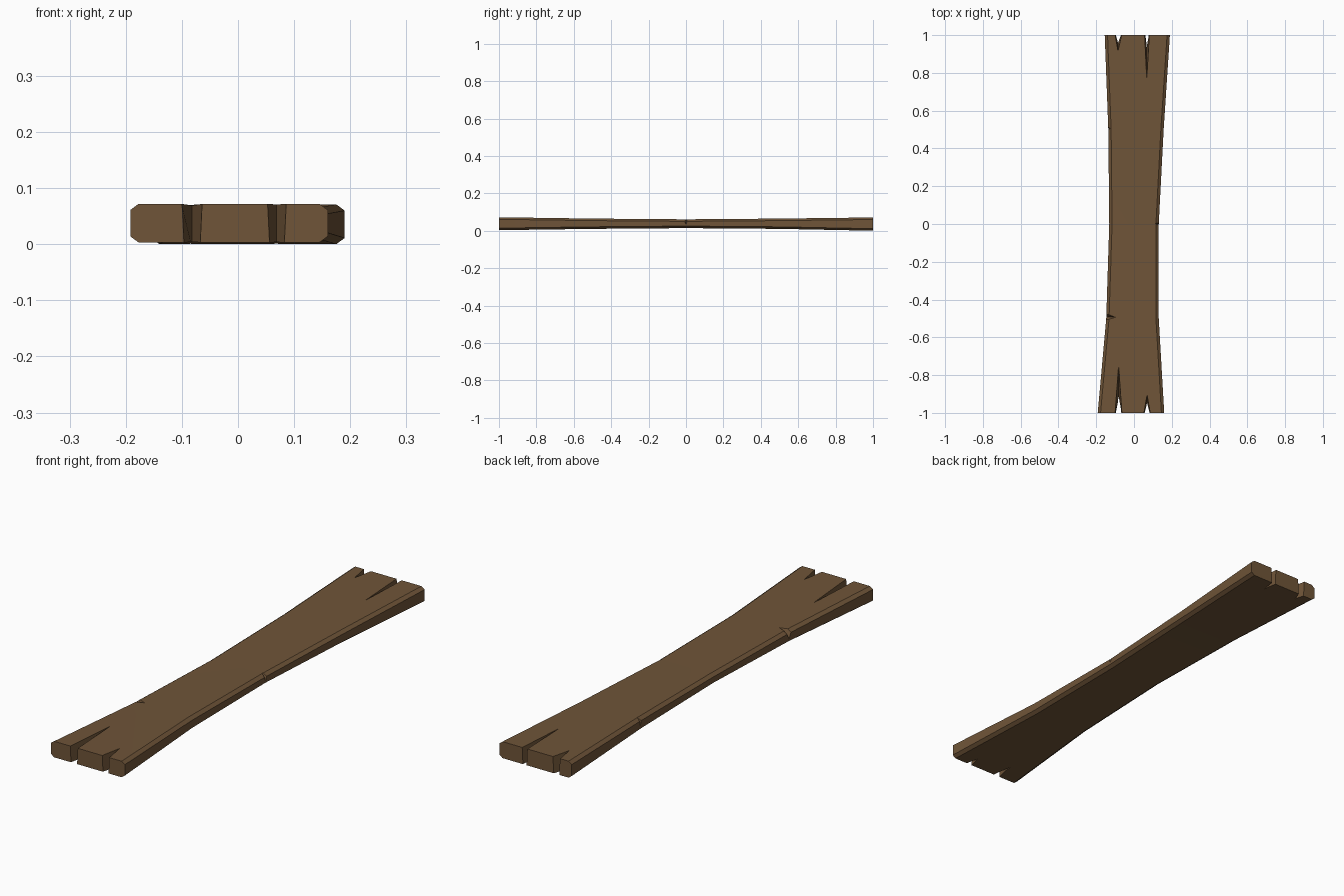
import bpy, bmesh

if "Cube" in bpy.data.objects:
    bpy.data.objects.remove(bpy.data.objects["Cube"])

wood = bpy.data.materials.new("brown_wood")
wood.diffuse_color = (0.16, 0.09, 0.04, 1)
wood.use_nodes = True
wood.node_tree.nodes["Principled BSDF"].inputs["Base Color"].default_value = wood.diffuse_color


def loft(name, rings):
    """Closed solid through matching rings of points."""
    bm = bmesh.new()
    rows = [[bm.verts.new(p) for p in ring] for ring in rings]
    n = len(rows[0])
    for a, b in zip(rows, rows[1:]):
        for i in range(n):
            bm.faces.new((a[i], a[(i + 1) % n], b[(i + 1) % n], b[i]))
    bm.faces.new(rows[0])
    bm.faces.new(rows[-1])
    bmesh.ops.recalc_face_normals(bm, faces=bm.faces)
    me = bpy.data.meshes.new(name)
    bm.to_mesh(me)
    bm.free()
    ob = bpy.data.objects.new(name, me)
    bpy.context.collection.objects.link(ob)
    me.materials.append(wood)
    return ob


def section(y, x0, x1, z0, z1):
    """Board cross-section with chamfered corners."""
    c, d = 0.015, 0.011
    return [(x0 + c, y, z0), (x1 - c, y, z0), (x1, y, z0 + d), (x1, y, z1 - d),
            (x1 - c, y, z1), (x0 + c, y, z1), (x0, y, z1 - d), (x0, y, z0 + d)]


# Board: narrow, thin waist flaring to thicker ends
stations = [(-1.0, -0.192, 0.160, 0.003, 0.072),
            (-0.5, -0.147, 0.131, 0.010, 0.065),
            (0.0, -0.131, 0.131, 0.014, 0.061),
            (0.5, -0.136, 0.157, 0.010, 0.065),
            (1.0, -0.155, 0.190, 0.000, 0.071)]
plank = loft("plank", [section(*s) for s in stations])


def wedge(name, low, high, z_low, z_high):
    """Cutter from a low triangle to a high triangle."""
    return loft(name, [[(x, y, z_low) for x, y in low],
                       [(x, y, z_high) for x, y in high]])


def split(name, end, xa, xb, xt, tip_low, tip_high):
    """End crack, longer on the top face than on the underside."""
    y = end * 1.01
    return wedge(name, [(xa + 0.004, y), (xb - 0.004, y), (xt, end * tip_low)],
                 [(xa, y), (xb, y), (xt, end * tip_high)], -0.005, 0.078)


cutters = [
    # Splits in both ends
    split("split_front_long", -1, -0.102, -0.063, -0.082, 0.93, 0.73),
    split("split_front_short", -1, 0.050, 0.088, 0.069, 0.95, 0.90),
    split("split_back_short", 1, -0.102, -0.063, -0.085, 0.96, 0.91),
    split("split_back_long", 1, 0.055, 0.082, 0.067, 0.95, 0.75),
    # Nicks in the long edges
    wedge("nick_large", [(-0.16, -0.495), (-0.16, -0.487), (-0.138, -0.491)],
          [(-0.16, -0.515), (-0.16, -0.465), (-0.092, -0.494)], 0.03, 0.07),
    wedge("nick_right", [(0.14, -0.004), (0.14, 0.004), (0.127, 0.0)],
          [(0.14, -0.018), (0.14, 0.018), (0.105, 0.004)], 0.035, 0.07),
    wedge("nick_left", [(-0.145, 0.502), (-0.145, 0.510), (-0.133, 0.506)],
          [(-0.145, 0.490), (-0.145, 0.522), (-0.120, 0.506)], 0.035, 0.07),
]
for c in cutters:
    c.hide_render = True
    c.hide_set(True)
    m = plank.modifiers.new(c.name, "BOOLEAN")
    m.operation = "DIFFERENCE"
    m.solver = "EXACT"
    m.object = c

# Bake the cuts, drop the cutters, smooth the gentle bends
bpy.context.view_layer.update()
dg = bpy.context.evaluated_depsgraph_get()
carved = bpy.data.meshes.new_from_object(plank.evaluated_get(dg))
plank.modifiers.clear()
plank.data = carved
for c in cutters:
    bpy.data.objects.remove(c)
bpy.context.view_layer.objects.active = plank
plank.select_set(True)
bpy.ops.object.shade_smooth_by_angle(angle=0.52)
